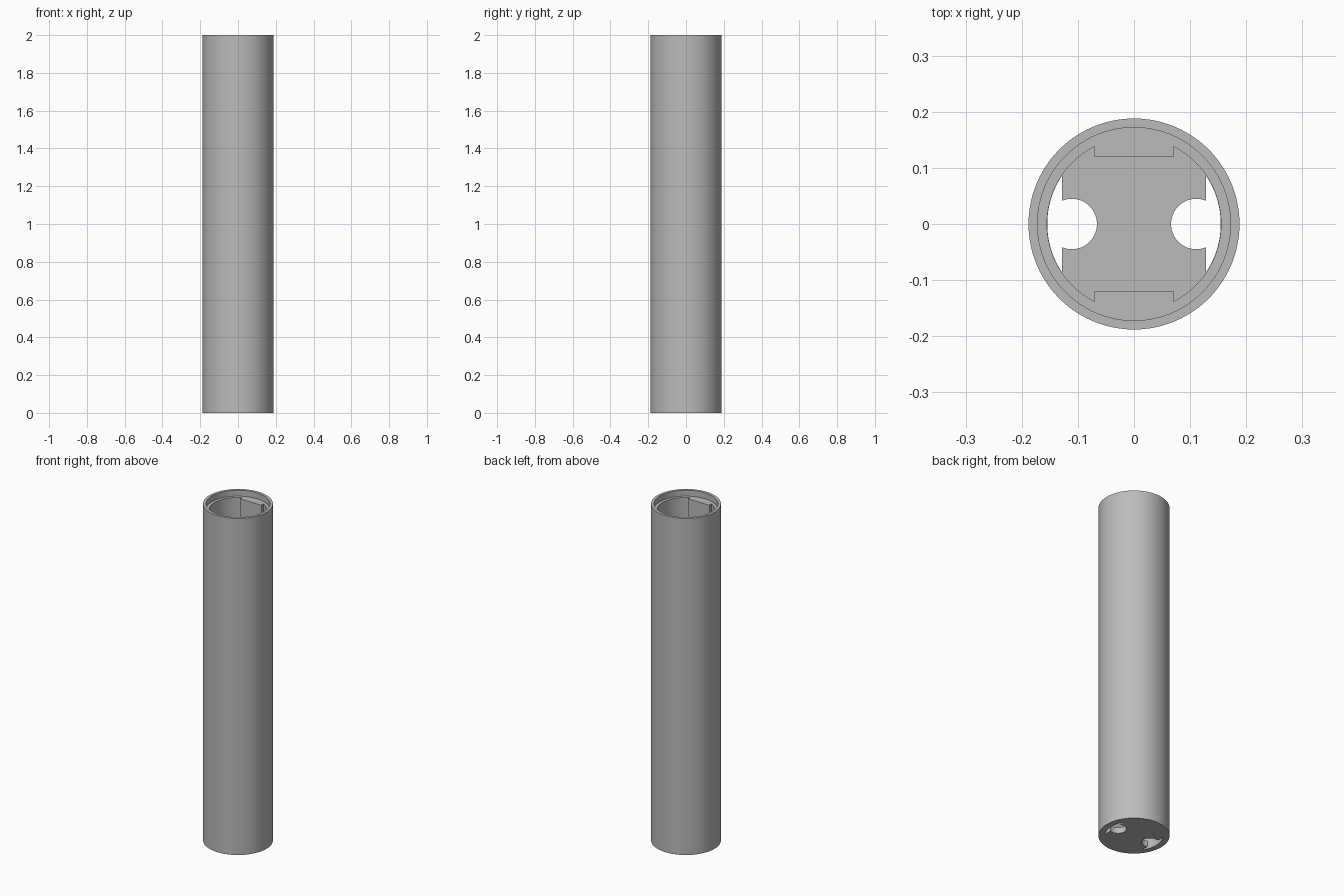
import bpy, bmesh
from math import sin, cos, asin, acos, pi, radians

if "Cube" in bpy.data.objects:
    bpy.data.objects.remove(bpy.data.objects["Cube"])

HEIGHT, OUTER, RECESS, BORE = 2.0, 0.188, 0.172, 0.155
RECESS_DEPTH, FLOOR = 0.035, 0.035
RIB_X, RIB_Y = 0.07, 0.119             # half width and inner face of the ribs
SLOT_X, HOLE_X, HOLE_R = 0.128, 0.111, 0.045

grey = bpy.data.materials.new("plain grey")
grey.use_nodes = True
colour = (0.5, 0.5, 0.5, 1)
grey.diffuse_color = colour
grey.node_tree.nodes["Principled BSDF"].inputs["Base Color"].default_value = colour


def arc(r, start, end, n, cx=0):
    """Points along an arc, both ends included."""
    angles = [start + (end - start) * i / n for i in range(n + 1)]
    return [(cx + r * cos(a), r * sin(a)) for a in angles]


def prism(name, outline, z0, z1):
    """Extrude a closed outline upwards."""
    bm = bmesh.new()
    face = bm.faces.new([bm.verts.new((x, y, z0)) for x, y in outline])
    top = bmesh.ops.extrude_face_region(bm, geom=[face])["geom"]
    verts = [v for v in top if isinstance(v, bmesh.types.BMVert)]
    bmesh.ops.translate(bm, verts=verts, vec=(0, 0, z1 - z0))
    bmesh.ops.recalc_face_normals(bm, faces=bm.faces)
    mesh = bpy.data.meshes.new(name)
    bm.to_mesh(mesh)
    bm.free()
    mesh.materials.append(grey)
    obj = bpy.data.objects.new(name, mesh)
    bpy.context.collection.objects.link(obj)
    return obj


def circle(r):
    return arc(r, 0, 2 * pi, 96)[:-1]


def mirrored(points):
    return [(-x, -y) for x, y in points]


# Tube body and its cutters
tube = prism("tube_body", circle(OUTER), 0, HEIGHT)
cutters = [prism("rim_recess_cutter", circle(RECESS), HEIGHT - RECESS_DEPTH, HEIGHT + 0.1)]

# Bore with a flat rib left standing at front and back
rib = acos(RIB_X / BORE)
side = arc(BORE, -rib, rib, 40)
half = [(RIB_X, -RIB_Y)] + side + [(RIB_X, RIB_Y)]
cutters.append(prism("bore_cutter", half + mirrored(half), FLOOR, HEIGHT + 0.05))

# Floor openings: a curved slot joined to a round hole on each side
slot_r = BORE - 0.0004
slot = acos(SLOT_X / slot_r)
notch = acos((SLOT_X - HOLE_X) / HOLE_R)
opening = arc(slot_r, -slot, slot, 24) + arc(HOLE_R, notch, 2 * pi - notch, 32, HOLE_X)
for name, outline in (("left", opening), ("right", mirrored(opening))):
    cutters.append(prism(name + "_opening_cutter", outline, -0.1, FLOOR + 0.05))

for cutter in cutters:
    cut = tube.modifiers.new(cutter.name, "BOOLEAN")
    cut.operation, cut.solver, cut.object = "DIFFERENCE", "EXACT", cutter

# Bake the cuts and drop the cutters
bpy.context.view_layer.update()
evaluated = tube.evaluated_get(bpy.context.evaluated_depsgraph_get())
baked = bpy.data.meshes.new_from_object(evaluated)
tube.modifiers.clear()
tube.data = baked
for cutter in cutters:
    bpy.data.objects.remove(cutter)

bpy.ops.object.select_all(action="DESELECT")
tube.select_set(True)
bpy.context.view_layer.objects.active = tube
bpy.ops.object.shade_smooth_by_angle(angle=radians(30))
